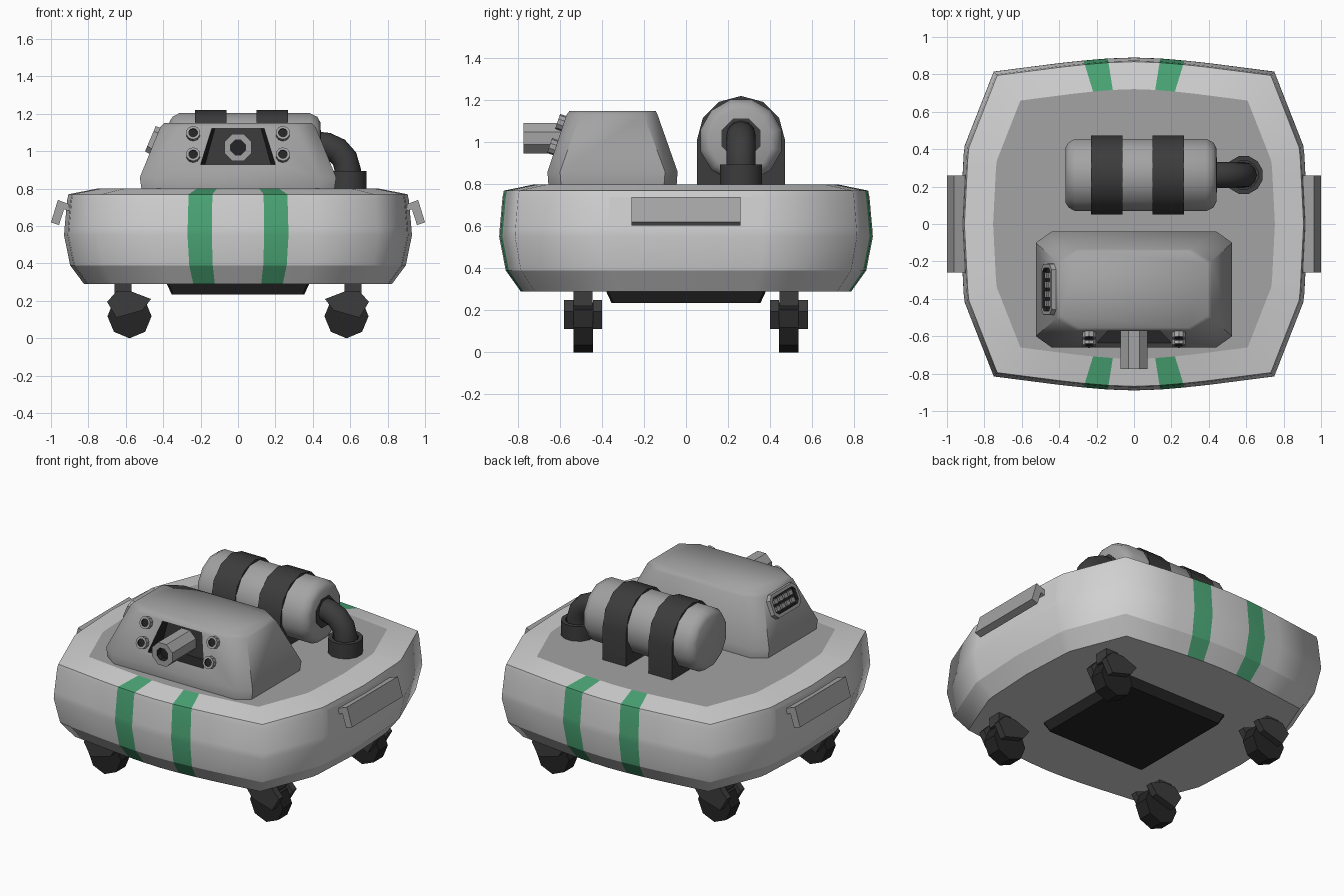
import bpy, bmesh, math
from mathutils import Vector

if "Cube" in bpy.data.objects:
    bpy.data.objects.remove(bpy.data.objects["Cube"])

def material(name, rgb):
    m = bpy.data.materials.new(name)
    m.diffuse_color = (*rgb, 1)
    m.use_nodes = True
    m.node_tree.nodes["Principled BSDF"].inputs["Base Color"].default_value = m.diffuse_color
    return m

LIGHT = material("light_grey", (0.64, 0.64, 0.64))
MID = material("mid_grey", (0.37, 0.37, 0.37))
GREEN = material("green", (0.07, 0.38, 0.18))
DARK = material("dark_grey", (0.045, 0.045, 0.045))
BLACK = material("black", (0.018, 0.018, 0.018))

def finish(name, bm, mats, angle=35):
    bmesh.ops.recalc_face_normals(bm, faces=bm.faces)
    me = bpy.data.meshes.new(name)
    bm.to_mesh(me)
    bm.free()
    for m in mats:
        me.materials.append(m)
    if angle:
        me.shade_smooth()
        me.set_sharp_from_angle(angle=math.radians(angle))
    ob = bpy.data.objects.new(name, me)
    bpy.context.collection.objects.link(ob)
    return ob

def loft_bm(rings, inner=None, end=0):
    """Skin closed rings; bands from index `inner` on and the last cap can take another slot."""
    bm = bmesh.new()
    vs = [[bm.verts.new(p) for p in r] for r in rings]
    n = len(vs[0])
    for b in range(len(vs) - 1):
        for i in range(n):
            j = (i + 1) % n
            f = bm.faces.new((vs[b][i], vs[b][j], vs[b + 1][j], vs[b + 1][i]))
            f.material_index = 1 if inner is not None and b >= inner else 0
    bm.faces.new(vs[0])
    bm.faces.new(vs[-1]).material_index = end
    return bm, vs

def loft(name, rings, mats, angle=35, inner=None, end=0):
    return finish(name, loft_bm(rings, inner, end)[0], mats, angle)

def prism(name, profile, axis, a, b, mat, angle=35):
    put = {'x': lambda u, v, t: (t, u, v), 'y': lambda u, v, t: (u, t, v),
           'z': lambda u, v, t: (u, v, t)}[axis]
    return loft(name, [[put(u, v, t) for u, v in profile] for t in (a, b)], [mat], angle)

def circle(c, d, r, n, phase=0.5):
    c, d = Vector(c), Vector(d).normalized()
    u = d.cross(Vector((0, 0, 1)) if abs(d.z) < 0.9 else Vector((0, 1, 0))).normalized()
    w = d.cross(u)
    return [c + r * (math.cos(t) * u + math.sin(t) * w)
            for t in (2 * math.pi * (i + phase) / n for i in range(n))]

def turned(name, origin, d, profile, n, mats, **kw):
    """Lathe-like part along direction d; profile is (distance, radius)."""
    o, d = Vector(origin), Vector(d).normalized()
    return loft(name, [circle(o + d * t, d, r, n) for t, r in profile], mats, **kw)

def octagon(x0, x1, y0, y1, cx, cy, z):
    return [(x0 + cx, y0, z), (x1 - cx, y0, z), (x1, y0 + cy, z), (x1, y1 - cy, z),
            (x1 - cx, y1, z), (x0 + cx, y1, z), (x0, y1 - cy, z), (x0, y0 + cy, z)]

# Hull: rounded plan stacked in levels, green stripe columns, side handle recesses
q = [(0, -.89), (.14, -.885), (.27, -.874), (.4, -.86), (.75, -.815), (.905, -.42), (.911, -.37), (.93, 0)]
half = q + [(x, -y) for x, y in q[-2::-1]]
plan = half + [(-x, y) for x, y in half[-2:0:-1]]
levels = [(.29, .885), (.39, .965), (.55, 1), (.59, .997), (.74, .982), (.77, .975), (.80, .81)]
bm, _ = loft_bm([[(x * s, y * s, z) for x, y in plan] for z, s in levels], end=2)
recess = []
for f in bm.faces:
    f.smooth = True
    c = f.calc_center_median()
    if len(f.verts) == 4 and abs(c.y) > .6 and .1 < abs(c.x) < .24:
        f.material_index = 1
    if .6 < c.z < .73 and abs(c.y) < .3:
        recess.append(f)
for e in bm.edges:
    za, zb = (v.co.z for v in e.verts)
    sharp_level = any(abs(za - k) < .001 for k in (.29, .39, .77, .80))
    e.smooth = not (abs(za - zb) < .001 and sharp_level)
geo = bmesh.ops.extrude_face_region(bm, geom=recess)['geom']
for v in [g for g in geo if isinstance(g, bmesh.types.BMVert)]:
    v.co.x = math.copysign(.872, v.co.x)
    for e in v.link_edges:
        e.smooth = False
        for f in e.link_faces:
            for k in f.edges:
                k.smooth = False
ob = finish("hull", bm, [LIGHT, GREEN, MID], None)

# Underside tray
loft("underside_tray", [octagon(-h, h, -h, h, .01, .01, z) for z, h in ((.3, .385), (.235, .355))], [BLACK])

# Side handles
grip = [(.86, .70), (.963, .74), (1.0, .62), (.957, .605), (.93, .69), (.86, .66)]
for s, side in ((1, "right"), (-1, "left")):
    prism("handle_" + side, [(s * x, z) for x, z in grip], 'y', -.26, .26, MID)

# Casters: stem, two fork plates and an eight-sided wheel
fork = [(.65, .25), (.70, .195), (.65, .11), (.51, .15), (.465, .21), (.57, .25)]
for sx in (1, -1):
    for sy in (1, -1):
        tag = ("right" if sx > 0 else "left") + ("_back" if sy > 0 else "_front")
        y = .49 * sy
        prism("caster_stem_" + tag, [(sx * a, b) for a, b in ((.57, .22), (.66, .22), (.66, .3), (.57, .3))],
              'y', y - .045, y + .045, DARK, None)
        for k in (-1, 1):
            prism("caster_fork_" + tag, [(sx * a, b) for a, b in fork],
                  'y', y + k * .047, y + k * .09, DARK, None)
        wheel = [(.58 * sx + .118 * math.cos(i * math.pi / 4), .118 + .118 * math.sin(i * math.pi / 4))
                 for i in range(8)]
        prism("caster_wheel_" + tag, wheel, 'y', y - .047, y + .047, BLACK, None)

# Turret housing with a dark pocket in the sloped front
bm, vs = loft_bm([octagon(-.515, .515, -.655, -.045, .085, .06, .79),
                  octagon(-.525, .525, -.66, -.04, .085, .06, .86),
                  octagon(-.415, .415, -.57, -.135, .105, .065, 1.13),
                  octagon(-.395, .395, -.555, -.145, .105, .065, 1.15)])
def front_y(z):
    return -.66 + (z - .86) / 3
outer = [vs[1][0], vs[1][1], vs[2][1], vs[2][0]]
bm.faces.remove(bm.faces.get(outer))
corners = [(-.2, .93), (.2, .93), (.14, 1.122), (-.14, 1.122)]
mouth = [bm.verts.new((x, front_y(z), z)) for x, z in corners]
floor = [bm.verts.new((x * .88, -.535, z)) for x, z in corners]
for i in range(4):
    j = (i + 1) % 4
    bm.faces.new((outer[i], outer[j], mouth[j], mouth[i]))
    bm.faces.new((mouth[i], mouth[j], floor[j], floor[i])).material_index = 1
bm.faces.new(floor).material_index = 2
finish("turret", bm, [MID, BLACK, DARK], 48)

# Nozzle with a hollow mouth
turned("nozzle", (0, -.5, 1.02), (0, -1, 0), [(0, .078), (.275, .078), (.275, .042), (.235, .042)],
       8, [MID, BLACK], inner=2, end=1)

# Four round lamps on the turret front
for x in (-.24, .24):
    for z in (.975, 1.09):
        turned("front_lamp", (x, front_y(z), z), (0, -.95, .32),
               [(-.02, .038), (.03, .038), (.03, .024), (.022, .024)], 10, [MID, BLACK], inner=2, end=1)

# Side vent: chamfered frame, dark inset and small slats
up, out = Vector((.39, 0, .92)), Vector((-.92, 0, .39))
centre = Vector((-.441, -.35, 1.055))
def on_side(y, s, n):
    return centre + Vector((0, y, 0)) + up * s + out * n
def frame(hy, hs, c, n):
    return [on_side(a, b, n) for a, b, _ in octagon(-hy, hy, -hs, hs, c, c, 0)]
loft("vent_frame", [frame(.14, .078, .03, -.02), frame(.135, .073, .03, .03),
                    frame(.115, .053, .02, .03), frame(.115, .053, .02, .01)],
     [MID, BLACK], inner=2, end=1)
for row in (-.023, .023):
    for i in range(4):
        y = -.075 + i * .05
        loft("vent_slat", [[on_side(y + a, row + b, n) for a, b in
                            ((-.017, -.014), (.017, -.014), (.017, .014), (-.017, .014))]
                           for n in (.005, .024)], [MID], None)

# Tank with rounded ends
TY, TZ = .262, 1.01
turned("tank", (-.365, TY, TZ), (1, 0, 0),
       [(0, .155), (.015, .18), (.05, .2), (.75, .2), (.79, .18), (.805, .15)], 12, [MID], angle=50)

# Two straps standing on the deck
arch = [(TY + .21 * math.cos(i * math.pi / 6), TZ + .211 * math.sin(i * math.pi / 6)) for i in range(7)]
strap = [(TY + .21, .795)] + arch + [(TY - .21, .795)]
for x in (-.23, .10):
    prism("tank_strap", strap, 'x', x, x + .168, DARK)

# Elbow pipe from the tank end into a deck collar
turned("pipe_flange", (.43, TY, 1.02), (1, 0, 0), [(0, .1), (.015, .1)], 8, [DARK])
path = [(.42, 1.035), (.475, 1.03), (.53, 1.005), (.57, .96), (.587, .90), (.587, .80)]
rings = []
for i, (x, z) in enumerate(path):
    a, b = path[max(i - 1, 0)], path[min(i + 1, len(path) - 1)]
    d = Vector((b[0] - a[0], 0, b[1] - a[1])).normalized()
    side, nrm = Vector((0, 1, 0)), Vector((-d.z, 0, d.x))
    rings.append([Vector((x, TY, z)) + .07 * (math.cos(t) * side + math.sin(t) * nrm)
                  for t in (k * math.pi / 6 for k in range(12))])
loft("pipe", rings, [DARK], 40)
turned("pipe_collar", (.587, TY, .795), (0, 0, 1), [(0, .104), (.1, .104), (.1, .078), (.07, .078)], 12, [DARK])
